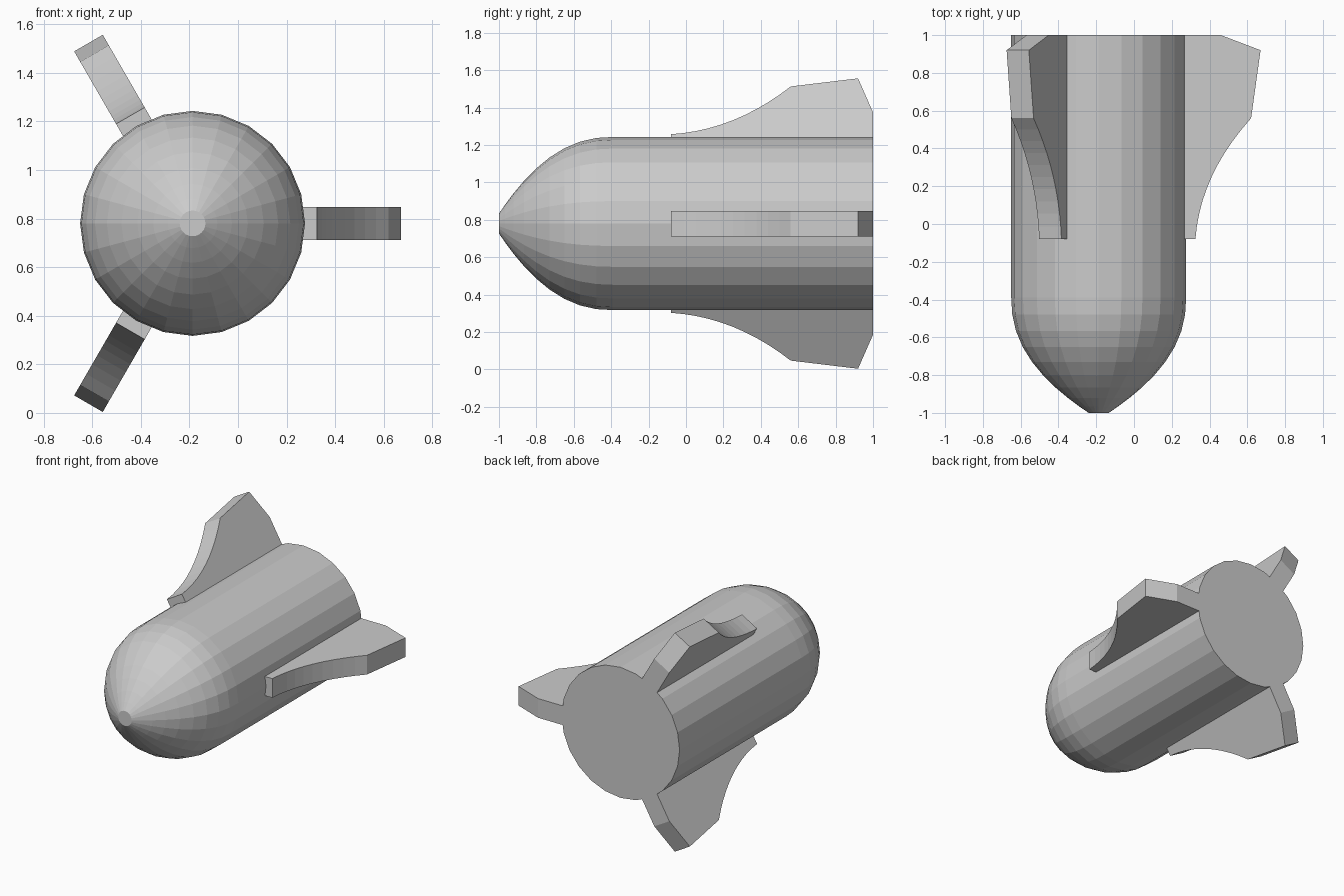
import bpy, bmesh, math
from mathutils import Vector

if "Cube" in bpy.data.objects:
    bpy.data.objects.remove(bpy.data.objects["Cube"])

CX, CZ, R = -0.187, 0.78, 0.463   # body axis and radius
SIDES = 24


def finish(name, bm):
    bmesh.ops.recalc_face_normals(bm, faces=bm.faces)
    mesh = bpy.data.meshes.new(name)
    bm.to_mesh(mesh)
    bm.free()
    obj = bpy.data.objects.new(name, mesh)
    bpy.context.collection.objects.link(obj)
    return obj


# Body: rounded nose profile spun into a closed cylinder
profile = []
for i in range(10):
    s = math.sin(math.radians(90 * (9 - i) / 9) * 0.8) / math.sin(math.radians(72))
    profile.append((-0.39 - 0.61 * s, R - 0.41 * s ** 2.25))
profile.append((1.0, R))

bm = bmesh.new()
rings = []
for y, r in profile:
    rings.append([bm.verts.new((CX + r * math.cos(a), y, CZ + r * math.sin(a)))
                  for a in (math.tau * k / SIDES for k in range(SIDES))])
for lo, hi in zip(rings, rings[1:]):
    for k in range(SIDES):
        n = (k + 1) % SIDES
        bm.faces.new((lo[k], lo[n], hi[n], hi[k]))
bm.faces.new(rings[0])
bm.faces.new(rings[-1])
finish("rocket_body", bm)

# Fins: (radius, y) outline with a concave leading edge, extruded to thickness
p0, p1, p2 = Vector((0.512, -0.08)), Vector((0.537, 0.26)), Vector((0.807, 0.56))
edge = [p0 * (1 - t) ** 2 + p1 * 2 * t * (1 - t) + p2 * t * t
        for t in (i / 10 for i in range(11))]
outline = [(0.45, -0.08)] + [tuple(p) for p in edge] + [(0.857, 0.92), (0.647, 1.0), (0.45, 1.0)]

for i in range(3):
    bm = bmesh.new()
    face = bm.faces.new([bm.verts.new((r, y, -0.068)) for r, y in outline])
    ext = bmesh.ops.extrude_face_region(bm, geom=[face])
    bmesh.ops.translate(bm, vec=(0, 0, 0.136),
                        verts=[g for g in ext["geom"] if isinstance(g, bmesh.types.BMVert)])
    fin = finish(f"fin_{i + 1}", bm)
    fin.location = (CX, 0, CZ)
    fin.rotation_euler = (0, -math.tau * i / 3, 0)
